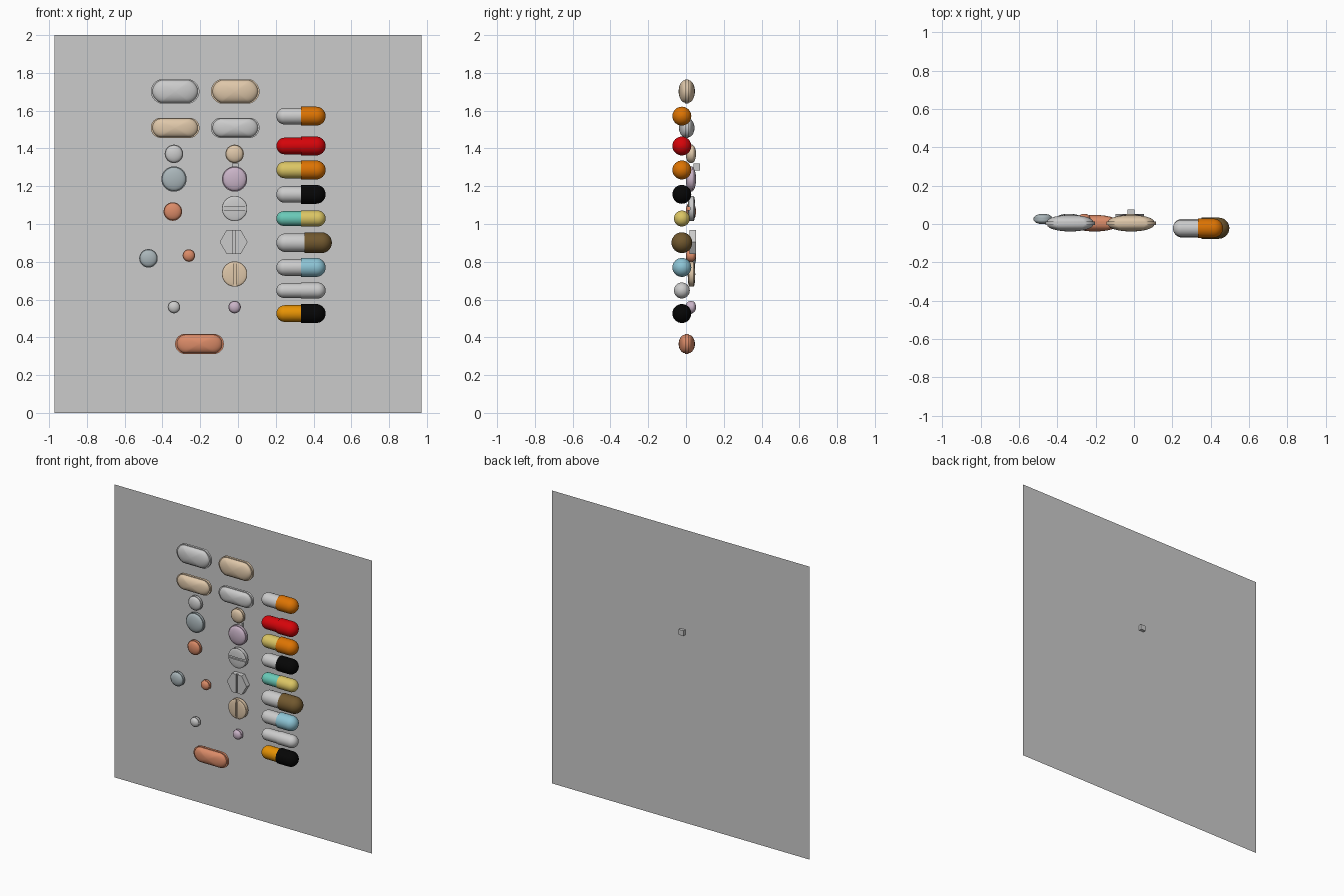
import bpy, bmesh, math

if "Cube" in bpy.data.objects:
    bpy.data.objects.remove(bpy.data.objects["Cube"])

SRGB = {"white": (212, 212, 212), "beige": (222, 198, 168), "blue_grey": (168, 180, 184),
        "mauve": (200, 178, 198), "salmon": (218, 138, 104), "orange": (220, 115, 10),
        "red": (212, 12, 18), "yellow": (218, 196, 100), "black": (14, 14, 14),
        "teal": (105, 200, 182), "brown": (112, 88, 50), "sky": (140, 195, 212),
        "amber": (230, 145, 12)}
MATS = {}
for name, rgb in SRGB.items():
    MATS[name] = bpy.data.materials.new(name)
    MATS[name].diffuse_color = [(c / 255) ** 2.2 for c in rgb] + [1]


def finish(bm, name, loc, color=None, smooth=True):
    bmesh.ops.remove_doubles(bm, verts=bm.verts, dist=1e-6)
    bmesh.ops.recalc_face_normals(bm, faces=bm.faces)
    me = bpy.data.meshes.new(name)
    bm.to_mesh(me)
    bm.free()
    ob = bpy.data.objects.new(name, me)
    bpy.context.collection.objects.link(ob)
    ob.location = loc
    if color:
        me.materials.append(MATS[color])
    bpy.ops.object.select_all(action='DESELECT')
    ob.select_set(True)
    bpy.context.view_layer.objects.active = ob
    if smooth:
        bpy.ops.object.shade_smooth_by_angle(angle=math.radians(30))
    return ob


def skin(rings):
    """Join equal-length rings of points into a closed surface."""
    bm = bmesh.new()
    loops = [[bm.verts.new(p) for p in r] for r in rings]
    n = len(loops[0])
    for a, b in zip(loops, loops[1:]):
        for i in range(n):
            j = (i + 1) % n
            bm.faces.new((a[i], a[j], b[j], b[i]))
    bm.faces.new(loops[0])
    bm.faces.new(loops[-1])
    return bm


def stadium(half_len, r, bulge=0.0, n=48):
    pts = []
    for i in range(n):
        a = 2 * math.pi * (i + 0.5) / n
        c, s = math.cos(a), math.sin(a)
        x = r * c + math.copysign(half_len - r, c)
        pts.append((x, s * (r + bulge * (1 - (x / half_len) ** 2))))
    return pts


def tablet(name, x, y, z, outline, h, color, band=0.008, shoulder=0.93):
    """Domed tablet: thin edge band with a lens-shaped dome on both faces."""
    dome = [(shoulder * math.cos(t), band + (h - band) * math.sin(t))
            for t in [math.pi / 2 * k / 8 for k in range(8)]]
    dome.append((0.03, h))
    half = [(1, band)] + dome
    prof = [(s, -v) for s, v in reversed(half)] + half
    rings = [[(px * s, v, pz * s) for px, pz in outline] for s, v in prof]
    return finish(skin(rings), name, (x, y, z), color)


def box(name, loc, size):
    bm = bmesh.new()
    bmesh.ops.create_cube(bm, size=1)
    bmesh.ops.scale(bm, vec=size, verts=bm.verts)
    return finish(bm, name, loc, smooth=False)


def score(ob, vertical, y, depth=0.012, width=0.014):
    """Cut a break line across the front face."""
    size = (width, depth * 2, 0.3) if vertical else (0.3, depth * 2, width)
    cutter = box("score_cutter", (ob.location.x, y, ob.location.z), size)
    cutter.hide_render = True
    mod = ob.modifiers.new("score", 'BOOLEAN')
    mod.object, mod.operation, mod.solver = cutter, 'DIFFERENCE', 'EXACT'
    # cut before the smoothing modifier, if any
    bpy.context.view_layer.objects.active = ob
    bpy.ops.object.modifier_apply(modifier=mod.name)
    bpy.data.objects.remove(cutter)


def shell(name, x_open, x_tip, r, z, color):
    """Half of a capsule: tube with a round end, along x."""
    d = 1 if x_tip > x_open else -1
    prof = [(x_open, r)]
    for k in range(9):
        t = math.pi / 2 * k / 8
        prof.append((x_tip - d * r * (1 - math.sin(t)), max(r * math.cos(t), 0.001)))
    rings = [[(px, pr * math.cos(a), pr * math.sin(a))
              for a in [2 * math.pi * i / 32 for i in range(32)]] for px, pr in prof]
    finish(skin(rings), name, (0, -0.022, z), color)


# backing panel
bm = bmesh.new()
bm.faces.new([bm.verts.new((x, 0, z)) for x, z in
              ((-0.972, 0), (0.972, 0), (0.972, 2), (-0.972, 2))])
finish(bm, "backing_panel", (0, 0.055, 0), smooth=False)

# small peg through the panel
box("peg", (-0.015, 0.057, 1.301), (0.036, 0.036, 0.036))

# oblong tablets
wide, slim = stadium(0.129, 0.056, 0.013), stadium(0.129, 0.053)
for i, (x, z, outline, h, col) in enumerate([
        (-0.333, 1.702, wide, 0.043, "white"), (-0.015, 1.702, wide, 0.043, "beige"),
        (-0.333, 1.509, slim, 0.041, "beige"), (-0.015, 1.509, slim, 0.041, "white"),
        (-0.204, 0.365, slim, 0.043, "salmon")]):
    tablet(f"oblong_tablet_{i + 1}", x, 0.004, z, outline, h, col)

# plain round tablets
for i, (x, z, r, col) in enumerate([
        (-0.339, 1.371, 0.049, "white"), (-0.018, 1.371, 0.049, "beige"),
        (-0.339, 1.238, 0.067, "blue_grey"), (-0.018, 1.238, 0.067, "mauve"),
        (-0.345, 1.066, 0.049, "salmon"), (-0.474, 0.818, 0.049, "blue_grey"),
        (-0.260, 0.833, 0.033, "salmon"), (-0.339, 0.560, 0.033, "white"),
        (-0.018, 0.560, 0.033, "mauve")]):
    tablet(f"round_tablet_{i + 1}", x, 0.026, z, stadium(r, r), 0.027, col)

# scored round tablets
for name, z, vertical, col in (("scored_tablet_horizontal", 1.082, False, "white"),
                               ("scored_tablet_vertical", 0.735, True, "beige")):
    ob = tablet(name, -0.018, 0.029, z, stadium(0.067, 0.067), 0.02, col,
                band=0.012, shoulder=0.97)
    score(ob, vertical, 0.009)

# scored hexagonal tablet
hexa = [(0.074 * math.cos(a), 0.074 * math.sin(a))
        for a in [math.pi / 3 * i for i in range(6)]]
hex_tablet = finish(skin([[(x, y, z) for x, z in hexa] for y in (-0.017, 0.017)]),
                    "hexagonal_tablet", (-0.023, 0.036, 0.905), smooth=False)
score(hex_tablet, True, 0.019)

# two-part capsules: z, body radius, cap radius, colours, joint x, tip x
for i, (z, rb, rc, c1, c2, joint, tip) in enumerate([
        (1.571, 0.044, 0.050, "white", "orange", 0.334, 0.464),
        (1.413, 0.044, 0.050, "red", "red", 0.334, 0.464),
        (1.286, 0.044, 0.050, "yellow", "orange", 0.334, 0.464),
        (1.157, 0.044, 0.050, "white", "black", 0.334, 0.464),
        (1.029, 0.039, 0.042, "teal", "yellow", 0.334, 0.464),
        (0.901, 0.049, 0.055, "white", "brown", 0.352, 0.497),
        (0.770, 0.044, 0.050, "white", "sky", 0.334, 0.464),
        (0.648, 0.039, 0.042, "white", "white", 0.334, 0.464),
        (0.526, 0.044, 0.050, "amber", "black", 0.334, 0.464)]):
    shell(f"capsule_body_{i + 1}", joint + 0.01, 0.203, rb, z, c1)
    shell(f"capsule_cap_{i + 1}", joint, tip, rc, z, c2)

for m in bpy.data.materials:
    if m.users and not m.is_grease_pencil:
        m.use_nodes = True
        m.node_tree.nodes["Principled BSDF"].inputs["Base Color"].default_value = m.diffuse_color
